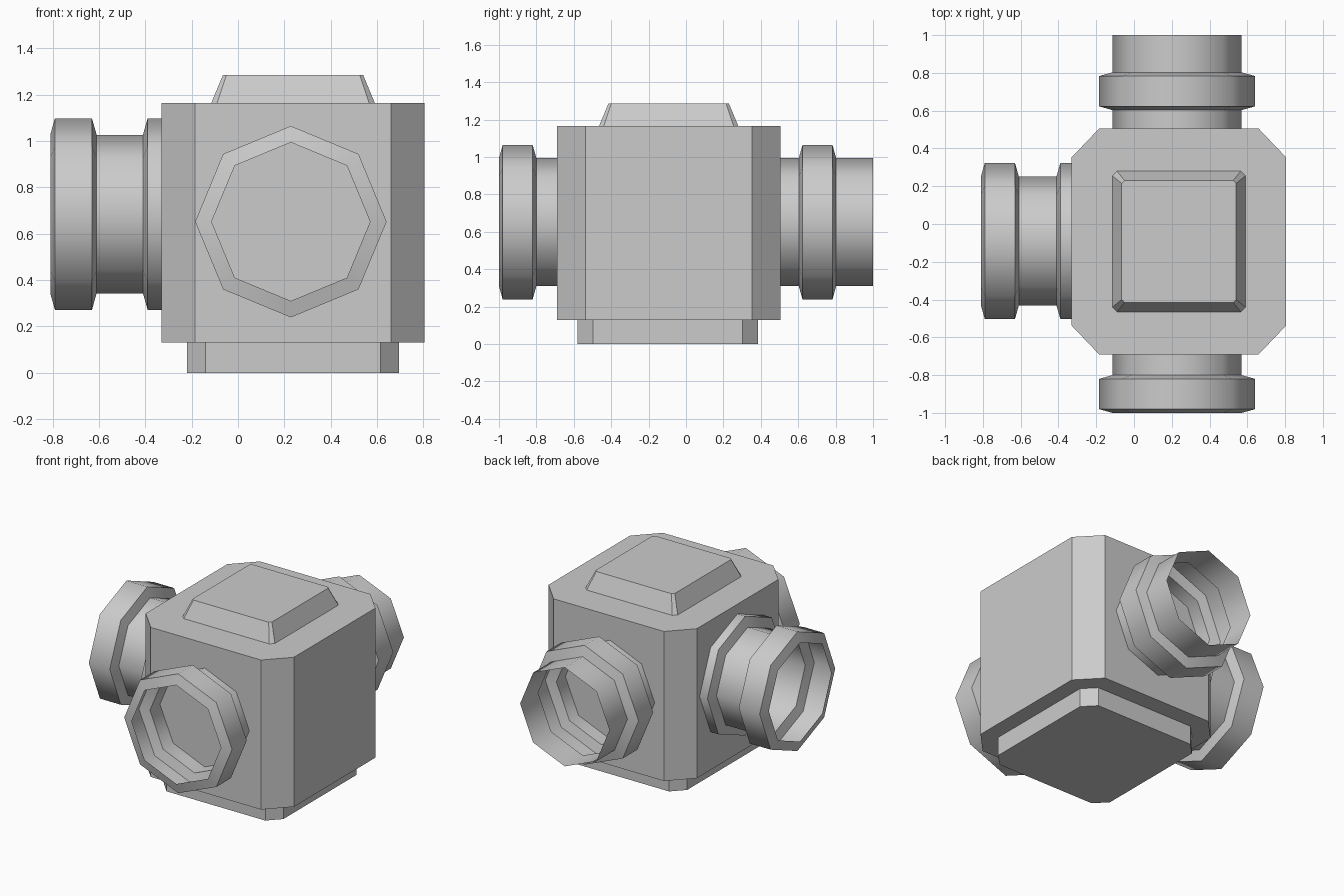
import bpy
from math import sin, cos, pi, radians

if "Cube" in bpy.data.objects:
    bpy.data.objects.remove(bpy.data.objects["Cube"])


def make_object(name, verts, faces):
    mesh = bpy.data.meshes.new(name)
    mesh.from_pydata(verts, [], faces)
    mesh.update()
    obj = bpy.data.objects.new(name, mesh)
    bpy.context.collection.objects.link(obj)
    return obj


def outline(x0, x1, y0, y1, cx, cy):
    """Rectangle with cut corners, counter-clockwise."""
    return [(x0 + cx, y0), (x1 - cx, y0), (x1, y0 + cy), (x1, y1 - cy),
            (x1 - cx, y1), (x0 + cx, y1), (x0, y1 - cy), (x0, y0 + cy)]


def block(name, bottom, z0, top, z1):
    """Closed solid between two cut-corner outlines."""
    verts = [(x, y, z0) for x, y in bottom] + [(x, y, z1) for x, y in top]
    n = len(bottom)
    faces = [tuple(reversed(range(n))), tuple(range(n, 2 * n))]
    faces += [(i, (i + 1) % n, n + (i + 1) % n, n + i) for i in range(n)]
    return make_object(name, verts, faces)


def pipe(name, profile, place, sides=8):
    """Open eight-sided thin pipe; profile lists (distance, radius) outward."""
    verts = []
    for d, r in profile:
        for k in range(sides):
            a = 2 * pi * k / sides
            verts.append(place(d, r * cos(a), r * sin(a)))
    faces = []
    for j in range(len(profile) - 1):
        for k in range(sides):
            a, b = j * sides + k, j * sides + (k + 1) % sides
            faces.append((a, b, b + sides, a + sides))
    obj = make_object(name, verts, faces)
    bpy.ops.object.select_all(action='DESELECT')
    obj.select_set(True)
    bpy.context.view_layer.objects.active = obj
    bpy.ops.object.shade_smooth_by_angle(angle=radians(50))
    return obj


# Base plinth, main housing and tapered lid
base = outline(-0.22, 0.695, -0.58, 0.385, 0.08, 0.083)
block("base_plinth", base, 0, base, 0.13)
body = outline(-0.33, 0.805, -0.69, 0.505, 0.145, 0.152)
block("housing", body, 0.13, body, 1.165)
block("tapered_lid", outline(-0.115, 0.59, -0.465, 0.28, 0.025, 0.025), 1.165,
      outline(-0.065, 0.54, -0.415, 0.23, 0.015, 0.015), 1.285)

# Pipe stubs with raised collars
NECK, COLLAR = 0.342, 0.413


def collar(start):
    return [(start, NECK), (start + 0.02, COLLAR),
            (start + 0.18, COLLAR), (start + 0.2, NECK)]


CX, CZ = 0.228, 0.652
pipe("front_pipe", [(0.685, NECK)] + collar(0.8),
     lambda d, u, v: (CX + u, -d, CZ + v))
pipe("back_pipe", [(0.50, NECK)] + collar(0.603) + [(1.0, NECK)],
     lambda d, u, v: (CX - u, d, CZ + v))
pipe("left_pipe", [(0.325, COLLAR), (0.39, COLLAR), (0.41, NECK)] + collar(0.61),
     lambda d, u, v: (-d, -0.09 - u, 0.685 + v))
